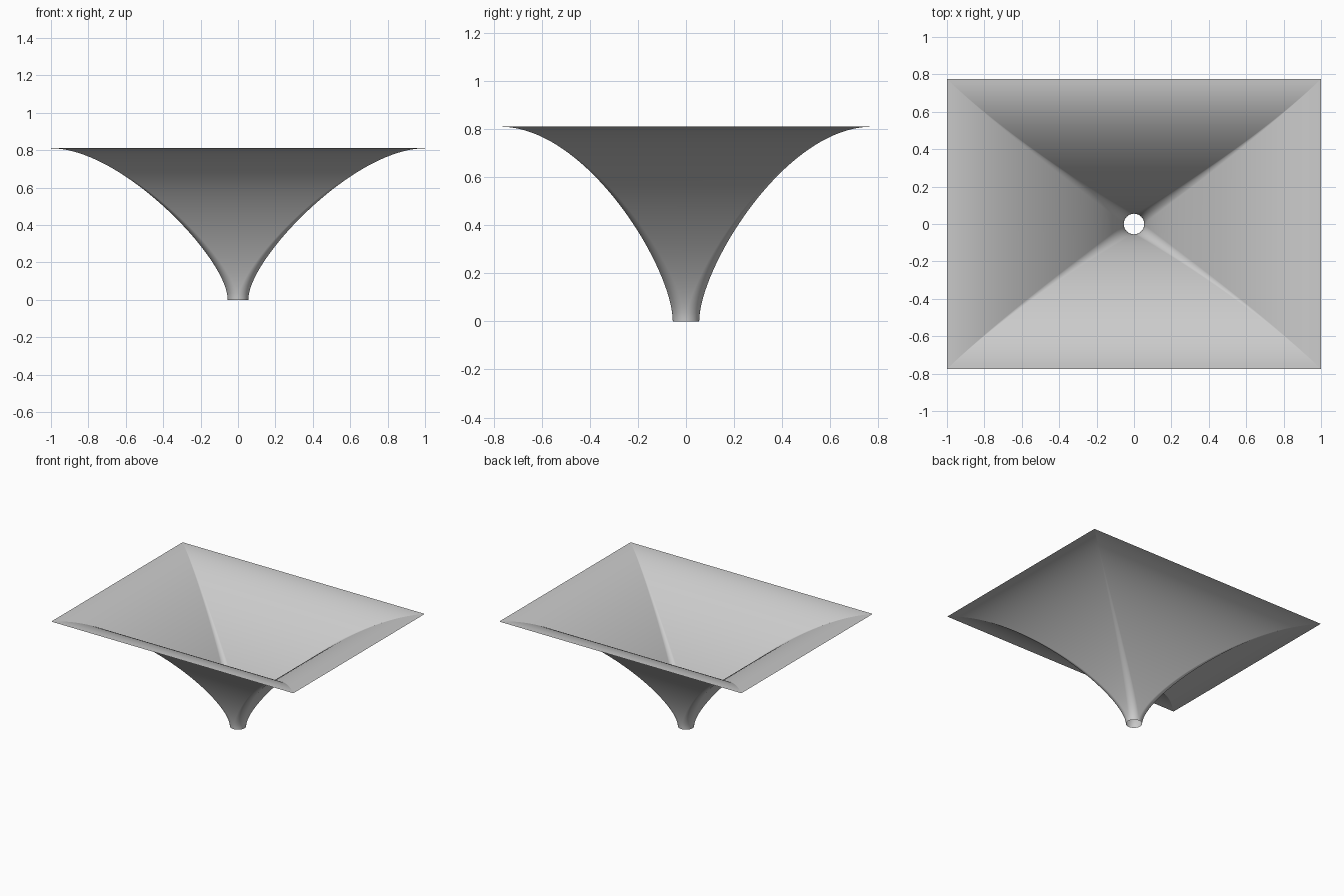
import bpy
import bmesh
from math import cos, sin, pi

if "Cube" in bpy.data.objects:
    bpy.data.objects.remove(bpy.data.objects["Cube"], do_unlink=True)

HEIGHT = 0.81
NECK = 0.055
ROWS = 40
ARC = 8


def bezier(a, b, c, d, t):
    s = 1 - t
    return a * s**3 + 3 * b * s * s * t + 3 * c * s * t * t + d * t**3


def rounded_rectangle(hx, hy, r):
    """Corner arcs, counter-clockwise; equal sides and radius give a circle."""
    points = []
    for quarter, (sx, sy) in enumerate([(1, 1), (-1, 1), (-1, -1), (1, -1)]):
        for i in range(ARC + 1):
            a = (quarter + i / ARC) * pi / 2
            points.append((sx * (hx - r) + r * cos(a), sy * (hy - r) + r * sin(a)))
    return points


# Thin sheet flaring from a round open neck to a rectangular mouth
bm = bmesh.new()
rings = []
for row in range(ROWS + 1):
    t = row / ROWS
    z = bezier(0, 0.22, HEIGHT, HEIGHT, t)
    hx = bezier(NECK, NECK, 0.62, 1.0, t)
    hy = bezier(NECK, NECK, 0.41, 0.775, t)
    r = NECK * (1 - z / HEIGHT) + 0.0005
    r = min(r, NECK)
    rings.append([bm.verts.new((x, y, z)) for x, y in rounded_rectangle(hx, hy, r)])

for low, high in zip(rings, rings[1:]):
    n = len(low)
    for i in range(n):
        j = (i + 1) % n
        bm.faces.new((low[i], low[j], high[j], high[i]))

# Close the zero-length sides at the round neck
bmesh.ops.remove_doubles(bm, verts=rings[0], dist=0.00001)
bmesh.ops.recalc_face_normals(bm, faces=bm.faces)

mesh = bpy.data.meshes.new("flared_horn")
bm.to_mesh(mesh)
bm.free()
horn = bpy.data.objects.new("flared_horn", mesh)
bpy.context.collection.objects.link(horn)

# Plain grey finish
grey = bpy.data.materials.new("light_grey")
grey.use_nodes = True
colour = (0.6, 0.6, 0.6, 1)
grey.diffuse_color = colour
grey.node_tree.nodes["Principled BSDF"].inputs["Base Color"].default_value = colour
mesh.materials.append(grey)

# Smooth shading that keeps the four broad walls clean beside the ridges
bpy.context.view_layer.objects.active = horn
horn.select_set(True)
bpy.ops.object.shade_smooth_by_angle(angle=pi / 6)
horn.modifiers.new("clean_shading", "WEIGHTED_NORMAL").keep_sharp = True
